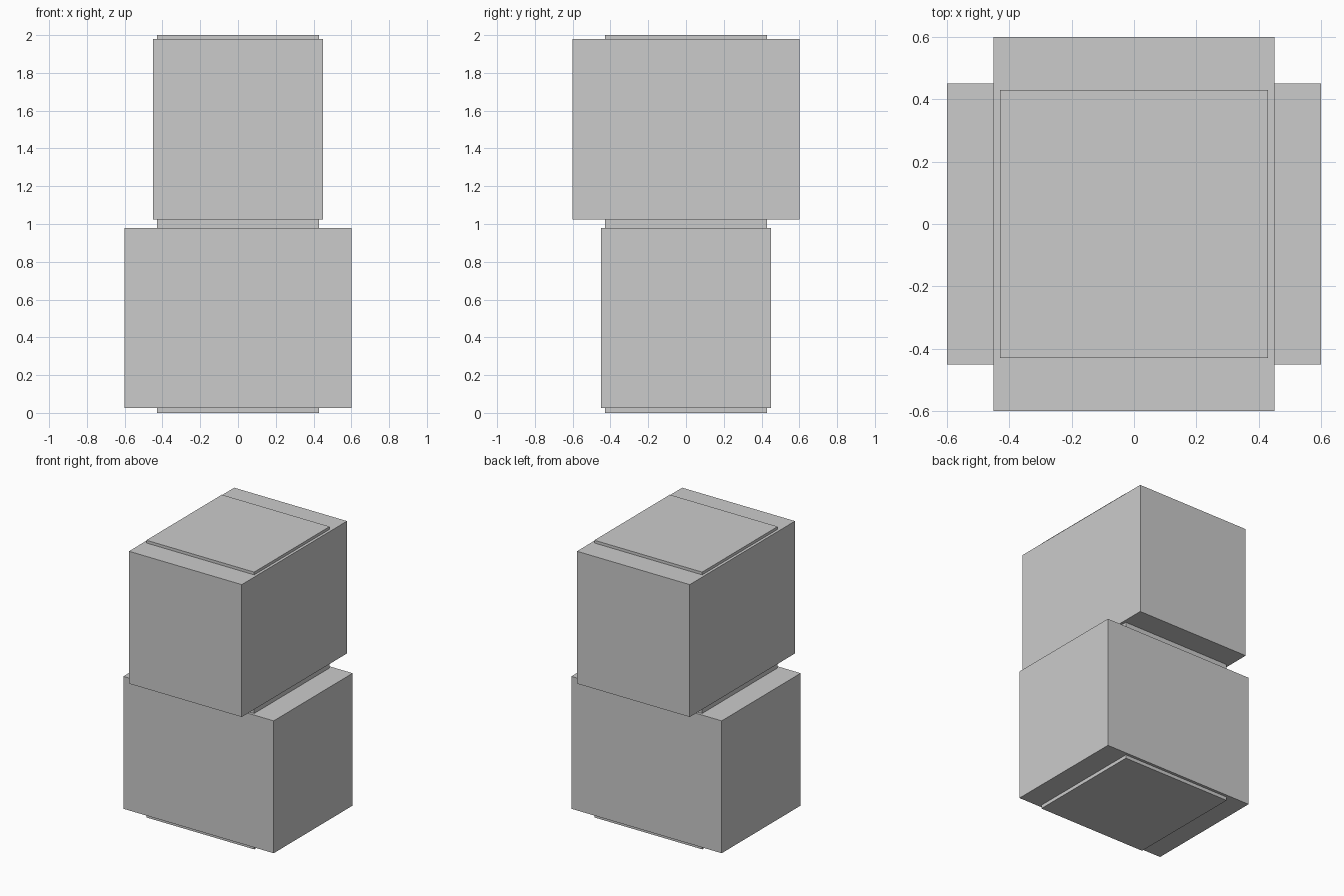
import bpy

if "Cube" in bpy.data.objects:
    bpy.data.objects.remove(bpy.data.objects["Cube"])


def box(name, half_x, half_y, z0, z1):
    bpy.ops.mesh.primitive_cube_add(size=1, location=(0, 0, (z0 + z1) / 2))
    ob = bpy.context.object
    ob.name = name
    ob.scale = (2 * half_x, 2 * half_y, z1 - z0)
    bpy.ops.object.transform_apply(location=False, rotation=False, scale=True)
    return ob


# Square column showing at the base, the middle gap and the top
box("core_column", 0.43, 0.43, 0.0, 2.0)

# Two equal blocks, the upper one turned a quarter turn
box("lower_block", 0.60, 0.45, 0.025, 0.98)
box("upper_block", 0.45, 0.60, 1.025, 1.98)
